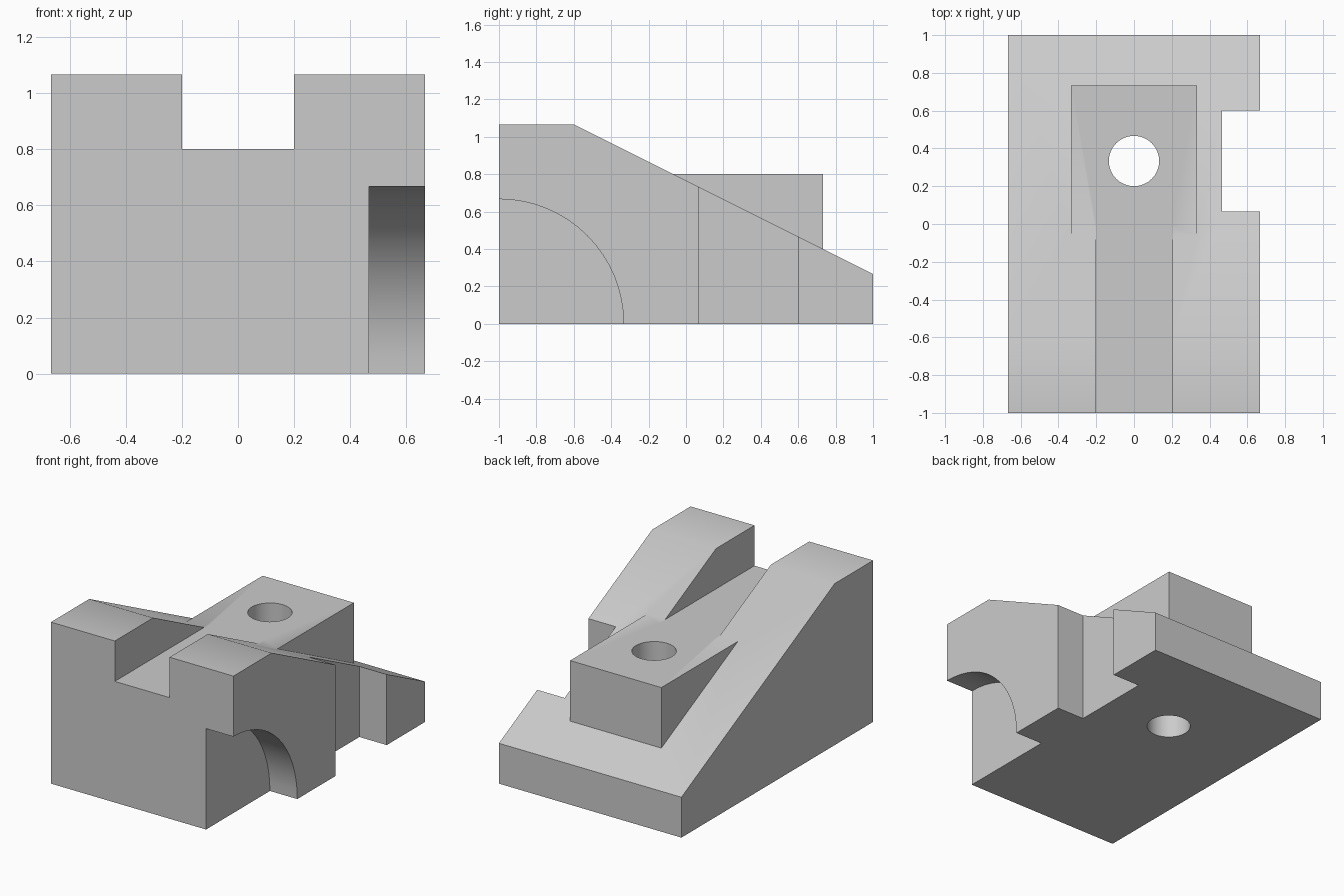
import bpy, bmesh, math
from mathutils import Matrix, Vector

cube = bpy.data.objects.get("Cube")
if cube:
    bpy.data.objects.remove(cube, do_unlink=True)

HALF_W = 2 / 3
SLOT_FLOOR = 0.8

grey = bpy.data.materials.new("plain grey")
grey.use_nodes = True
colour = (0.6, 0.6, 0.6, 1)
grey.diffuse_color = colour
grey.node_tree.nodes["Principled BSDF"].inputs["Base Color"].default_value = colour


def add_object(name, bm):
    bmesh.ops.recalc_face_normals(bm, faces=bm.faces)
    mesh = bpy.data.meshes.new(name)
    bm.to_mesh(mesh)
    bm.free()
    mesh.materials.append(grey)
    obj = bpy.data.objects.new(name, mesh)
    bpy.context.collection.objects.link(obj)
    return obj


def box(name, low, high):
    low, high = Vector(low), Vector(high)
    bm = bmesh.new()
    size = Matrix.Diagonal((high - low).to_4d())
    bmesh.ops.create_cube(bm, size=1, matrix=Matrix.Translation((low + high) / 2) @ size)
    return add_object(name, bm)


def cylinder(name, centre, radius, depth, segments, turn=Matrix()):
    bm = bmesh.new()
    bmesh.ops.create_cone(bm, cap_ends=True, segments=segments, radius1=radius,
                          radius2=radius, depth=depth,
                          matrix=Matrix.Translation(centre) @ turn)
    return add_object(name, bm)


def combine(target, tool, operation):
    tool.hide_render = True
    mod = target.modifiers.new(tool.name, 'BOOLEAN')
    mod.operation = operation
    mod.solver = 'EXACT'
    mod.object = tool
    bpy.context.view_layer.objects.active = target
    bpy.ops.object.modifier_apply(modifier=mod.name)
    bpy.data.objects.remove(tool, do_unlink=True)


# Wedge body: side profile extruded across the width
profile = [(-1, 0), (1, 0), (1, 0.2667), (-0.6, 1.0667), (-1, 1.0667)]
bm = bmesh.new()
side = bm.faces.new([bm.verts.new((-HALF_W, y, z)) for y, z in profile])
extruded = bmesh.ops.extrude_face_region(bm, geom=[side])["geom"]
bmesh.ops.translate(bm, vec=(2 * HALF_W, 0, 0),
                    verts=[v for v in extruded if isinstance(v, bmesh.types.BMVert)])
body = add_object("wedge_block", bm)

# Raised boss on the slope
combine(body, box("boss", (-1 / 3, -0.3, 0.1), (1 / 3, 0.7333, SLOT_FLOOR)), 'UNION')

# Slot through the tall end
combine(body, box("slot_cutter", (-0.2, -1.2, SLOT_FLOOR), (0.2, 0, 1.3)), 'DIFFERENCE')

# Rectangular notch in one side
combine(body, box("notch_cutter", (0.4667, 0.0667, -0.2), (0.9, 0.6, 1.3)), 'DIFFERENCE')

# Quarter-round recess at the lower front corner
sideways = Matrix.Rotation(math.pi / 2, 4, 'Y')
combine(body, cylinder("recess_cutter", (0.6667, -1, 0), 2 / 3, 0.4, 64, sideways), 'DIFFERENCE')

# Vertical hole through the boss
combine(body, cylinder("hole_cutter", (0, 1 / 3, 0.4), 0.1333, 2, 32), 'DIFFERENCE')

# Smooth the shallow edges, keep the rest sharp
bpy.ops.object.select_all(action='DESELECT')
body.select_set(True)
bpy.context.view_layer.objects.active = body
bpy.ops.object.shade_smooth_by_angle(angle=math.radians(30))
